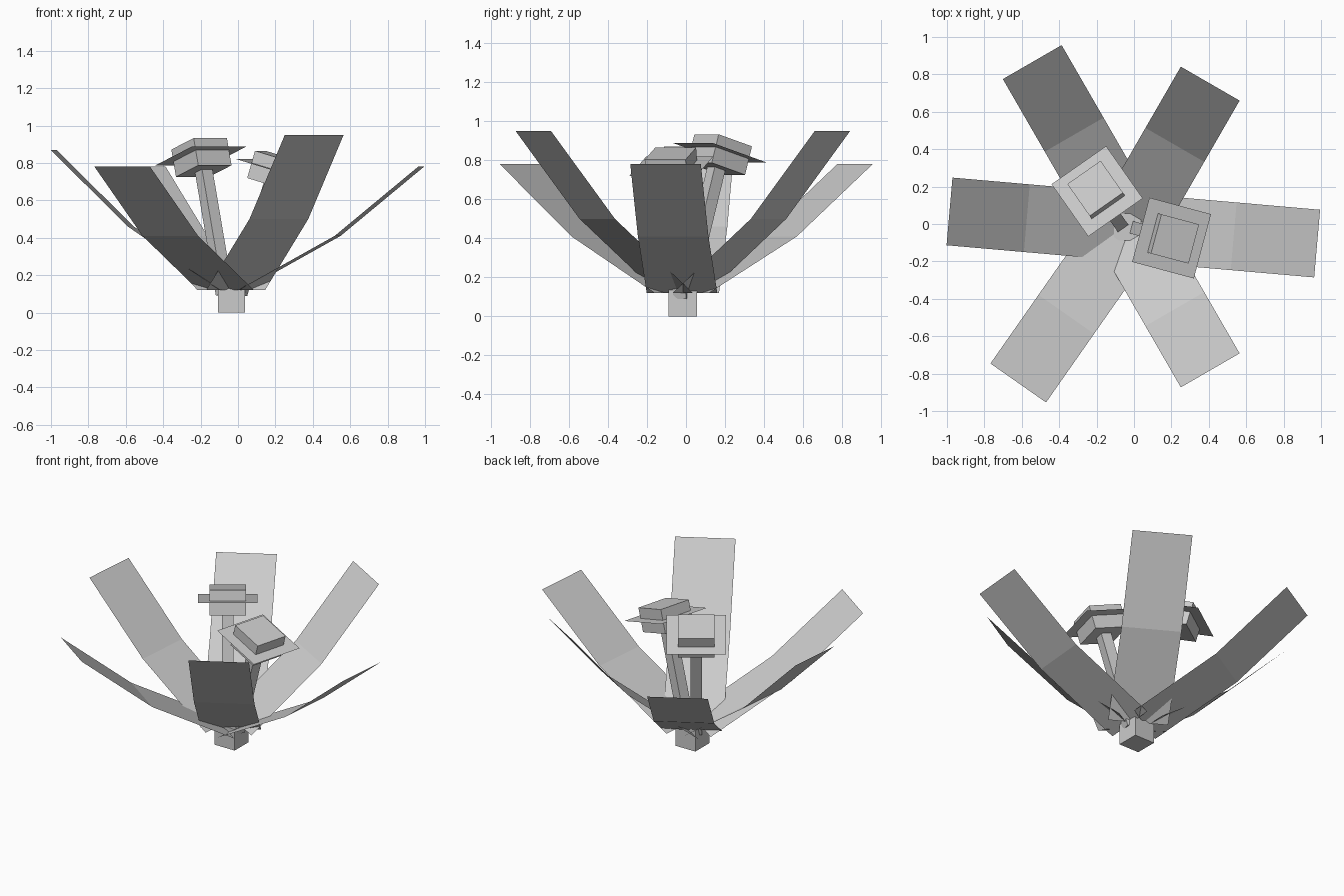
import bpy
import bmesh
from math import radians, cos, sin
from mathutils import Matrix, Vector

old = bpy.data.objects.get("Cube")
if old:
    bpy.data.objects.remove(old, do_unlink=True)

grey = bpy.data.materials.new("light_grey")
grey.use_nodes = True
colour = (0.6, 0.6, 0.6, 1)
grey.diffuse_color = colour
grey.node_tree.nodes["Principled BSDF"].inputs["Base Color"].default_value = colour

CENTRE = Vector((-0.035, -0.016, 0))


def finish(name, bm, matrix):
    mesh = bpy.data.meshes.new(name)
    bm.to_mesh(mesh)
    bm.free()
    mesh.materials.append(grey)
    obj = bpy.data.objects.new(name, mesh)
    obj.matrix_world = matrix
    bpy.context.collection.objects.link(obj)
    return obj


def box(name, size, middle, matrix=Matrix()):
    bm = bmesh.new()
    bmesh.ops.create_cube(bm, size=1)
    bmesh.ops.scale(bm, vec=size, verts=bm.verts)
    bmesh.ops.translate(bm, vec=middle, verts=bm.verts)
    return finish(name, bm, matrix)


def leaf(name, angle, profile, width=0.363):
    """Folded flat strip following a radius/height profile."""
    bm = bmesh.new()
    rows = [[bm.verts.new((r, side * width / 2, z)) for side in (-1, 1)]
            for r, z in profile]
    for (a, b), (c, d) in zip(rows, rows[1:]):
        bm.faces.new((a, c, d, b))
    place = Matrix.Translation(CENTRE) @ Matrix.Rotation(radians(angle), 4, "Z")
    return finish(name, bm, place)


def flower(name, middle, angle, tilt, stem_length):
    """Square petal plate, block head and square stem leaning towards angle."""
    place = (Matrix.Translation(middle) @ Matrix.Rotation(radians(angle), 4, "Z")
             @ Matrix.Rotation(radians(tilt), 4, "Y"))
    # Single-sheet petals
    bm = bmesh.new()
    bmesh.ops.create_grid(bm, x_segments=1, y_segments=1, size=0.178)
    finish(name + "_petals", bm, place)
    box(name + "_head", (0.217, 0.217, 0.152), (0, 0, -0.009), place)
    box(name + "_stem", (0.068, 0.068, stem_length), (0, 0, -stem_length / 2), place)


# Base block
box("base", (0.145, 0.145, 0.14), CENTRE + Vector((0, 0, 0.07)))

# Three leaf bends: low, middle and steep
low = ((0.05, 0.12), (0.57, 0.41), (1.018, 0.78))
middle = ((0.05, 0.12), (0.54, 0.46), (0.955, 0.87))
steep = ((0.045, 0.12), (0.507, 0.5), (0.885, 0.95))
for name, angle, profile in (
        ("left_leaf", -5, low), ("back_left_leaf", 60, steep),
        ("back_right_leaf", 120, low), ("right_leaf", 175, middle),
        ("front_right_leaf", 235, low), ("front_left_leaf", 300, steep)):
    leaf(name, angle, profile)

# Two flowers on leaning stems
flower("tall_flower", (-0.197, 0.175, 0.838), 125, 16.5, 0.77)
flower("short_flower", (0.201, -0.075, 0.77), -15, 16.5, 0.7)
